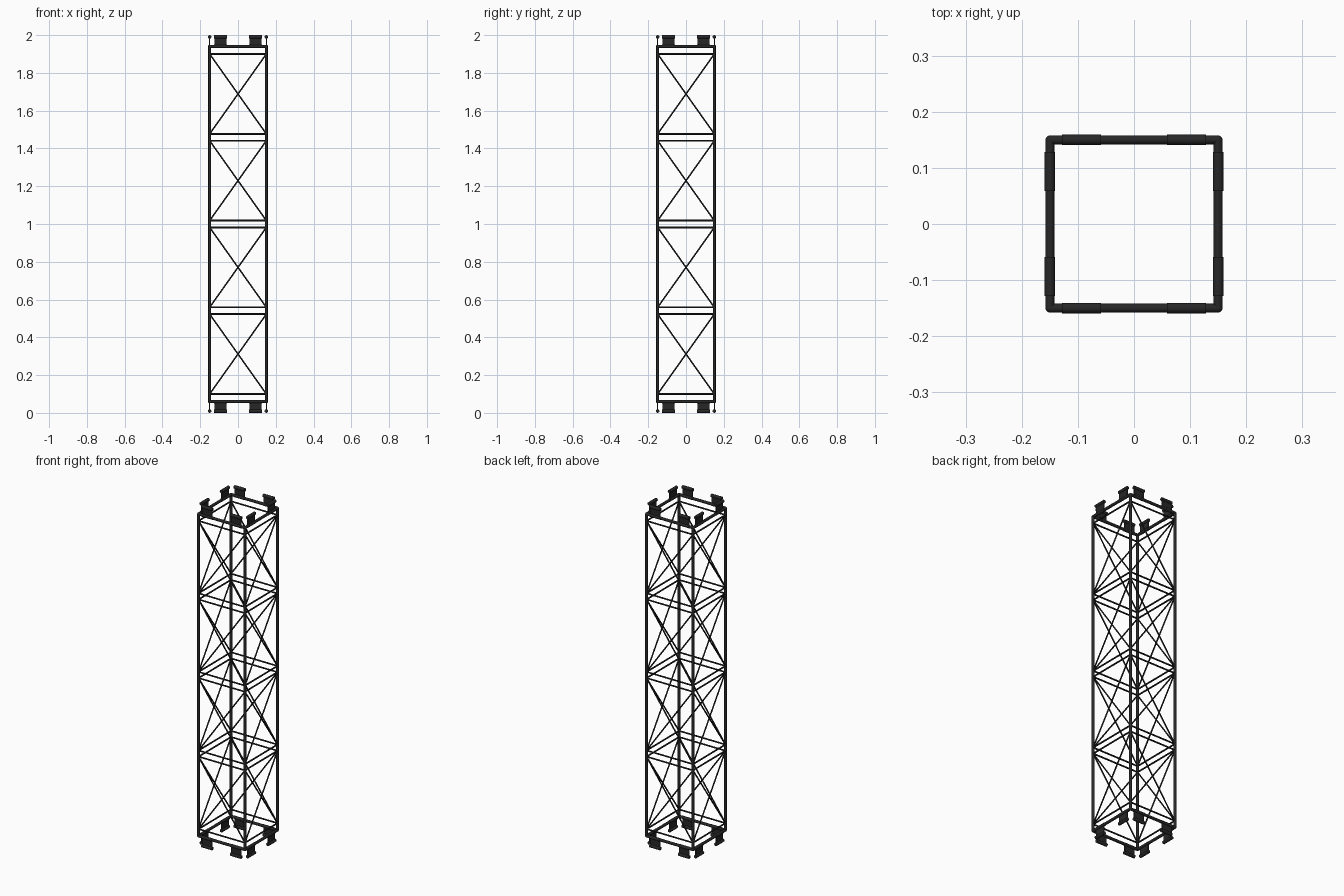
import bpy
import bmesh
from math import pi
from mathutils import Vector, Matrix

cube = bpy.data.objects.get("Cube")
if cube:
    bpy.data.objects.remove(cube, do_unlink=True)

black = bpy.data.materials.new("black_steel")
black.use_nodes = True
color = (0.02, 0.02, 0.02, 1)
black.diffuse_color = color
black.node_tree.nodes["Principled BSDF"].inputs["Base Color"].default_value = color

HALF = 0.15              # leg axis offset
LOW, HIGH = 0.06, 1.94   # end frame heights
PANEL, GAP = 0.423, 0.036


def tube(bm, a, b, radius, sides=12):
    a, b = Vector(a), Vector(b)
    turn = (b - a).to_track_quat('Z', 'Y').to_matrix().to_4x4()
    bmesh.ops.create_cone(bm, cap_ends=True, segments=sides, radius1=radius, radius2=radius,
                          depth=(b - a).length, matrix=Matrix.Translation((a + b) / 2) @ turn)


def finish(bm, name):
    mesh = bpy.data.meshes.new(name)
    bm.to_mesh(mesh)
    bm.free()
    mesh.materials.append(black)
    obj = bpy.data.objects.new(name, mesh)
    bpy.context.collection.objects.link(obj)
    bpy.ops.object.select_all(action='DESELECT')
    obj.select_set(True)
    bpy.context.view_layer.objects.active = obj
    bpy.ops.object.shade_smooth_by_angle(angle=pi / 5)


def four_sides(bm, name):
    """Repeat the front side's parts around the tower."""
    source = bm.verts[:] + bm.edges[:] + bm.faces[:]
    for i in range(1, 4):
        copy = bmesh.ops.duplicate(bm, geom=source)["geom"]
        verts = [v for v in copy if isinstance(v, bmesh.types.BMVert)]
        bmesh.ops.rotate(bm, verts=verts, cent=(0, 0, 0), matrix=Matrix.Rotation(i * pi / 2, 3, 'Z'))
    finish(bm, name)


# Corner legs with rounded ends
bm = bmesh.new()
tube(bm, (HALF, -HALF, LOW), (HALF, -HALF, HIGH), 0.008)
for z in (LOW, HIGH):
    bmesh.ops.create_uvsphere(bm, u_segments=12, v_segments=8, radius=0.008,
                              matrix=Matrix.Translation((HALF, -HALF, z)))
four_sides(bm, "corner_legs")

# Heavy bars of the end frames
bm = bmesh.new()
for z in (LOW, HIGH):
    tube(bm, (-HALF, -HALF, z), (HALF, -HALF, z), 0.008)
four_sides(bm, "end_frame_bars")

# Thin rungs and crossed braces in four panels
rungs, braces = bmesh.new(), bmesh.new()
for i in range(4):
    z0 = 0.1 + i * (PANEL + GAP)
    z1 = z0 + PANEL
    for z in (z0, z1):
        tube(rungs, (-HALF, -HALF, z), (HALF, -HALF, z), 0.0045, 8)
    for s in (-1, 1):
        tube(braces, (-s * HALF, -HALF, z0), (s * HALF, -HALF, z1), 0.004, 8)
four_sides(rungs, "thin_rungs")
four_sides(braces, "cross_braces")

# Connector lugs: a sleeve on the bar, a thin plate and a beaded outer edge
bm = bmesh.new()
for s in (-1, 1):
    for bar, edge in ((LOW, 0.0095), (HIGH, 1.9905)):
        x0, x1 = s * 0.059, s * 0.128
        tube(bm, (x0, -HALF, edge), (x1, -HALF, edge), 0.0095)
        tube(bm, (x0, -HALF, bar), (x1, -HALF, bar), 0.009)
        bmesh.ops.create_cube(bm, size=1, matrix=Matrix.Translation((s * 0.0935, -HALF, (bar + edge) / 2))
                              @ Matrix.Diagonal((0.064, 0.005, abs(bar - edge), 1)))
four_sides(bm, "connector_lugs")
